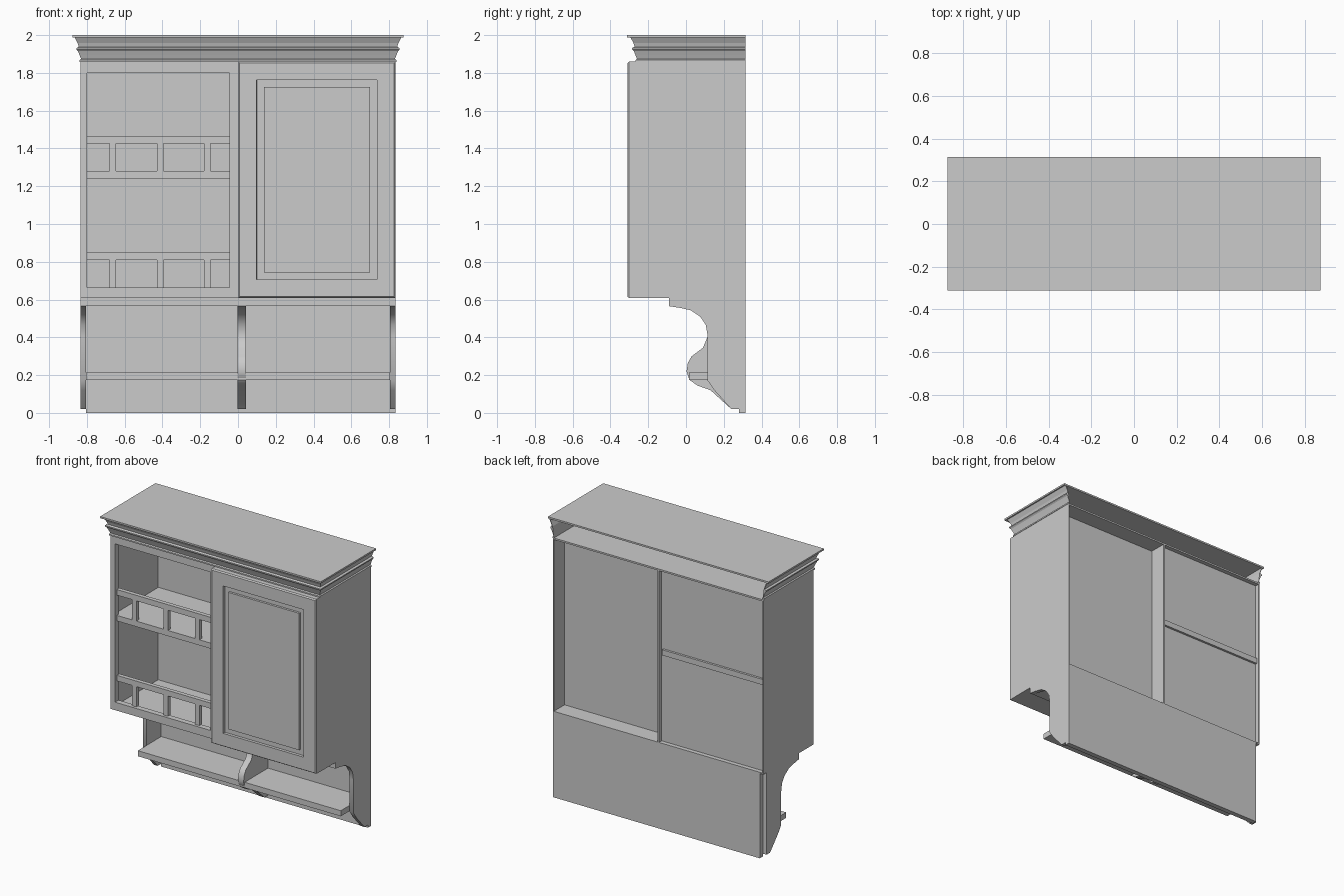
import bpy, bmesh

if "Cube" in bpy.data.objects:
    bpy.data.objects.remove(bpy.data.objects["Cube"])

BACK, FRONT = 0.315, -0.25


def finish(name, bm, smooth=False):
    bmesh.ops.remove_doubles(bm, verts=bm.verts, dist=1e-5)
    bmesh.ops.recalc_face_normals(bm, faces=bm.faces)
    me = bpy.data.meshes.new(name)
    bm.to_mesh(me)
    bm.free()
    ob = bpy.data.objects.new(name, me)
    bpy.context.collection.objects.link(ob)
    if smooth:
        bpy.ops.object.select_all(action='DESELECT')
        ob.select_set(True)
        bpy.context.view_layer.objects.active = ob
        bpy.ops.object.shade_smooth_by_angle(angle=0.7)
    return ob


def add_box(bm, x0, x1, y0, y1, z0, z1):
    verts = bmesh.ops.create_cube(bm, size=1)['verts']
    for v in verts:
        v.co = (x0 if v.co.x < 0 else x1, y0 if v.co.y < 0 else y1, z0 if v.co.z < 0 else z1)


def box(name, *dims):
    bm = bmesh.new()
    add_box(bm, *dims)
    return finish(name, bm)


def side_profile(name, pts, x0, x1):
    """Extrude a closed (y, z) outline along x."""
    bm = bmesh.new()
    a, b = ([bm.verts.new((x, y, z)) for y, z in pts] for x in (x0, x1))
    bm.faces.new(a)
    bm.faces.new(b)
    for i in range(len(pts)):
        j = (i + 1) % len(pts)
        bm.faces.new((a[i], a[j], b[j], b[i]))
    return finish(name, bm, True)


# Curved lower side brackets and thin upper side panels
curve = [(-0.09, 0.565), (-0.03, 0.556), (0.025, 0.543), (0.075, 0.51), (0.105, 0.465), (0.115, 0.405)]
side = [(-0.09, 0.605)] + curve + [(0.115, 0.17), (0.15, 0.12), (0.24, 0.02), (0.28, 0.02), (0.28, 0.605)]
for label, s in (("left", -1), ("right", 1)):
    side_profile(label + "_side_bracket", side, s * 0.835, s * 0.805)
    box(label + "_side_panel", *sorted((s * 0.835, s * 0.828)), FRONT, BACK, 0.608, 1.86)

# Centre bracket under the cabinet
bracket = curve + [(0.09, 0.345), (0.03, 0.3), (0.01, 0.265), (0.003, 0.22), (0.018, 0.175),
                   (0.06, 0.145), (0.13, 0.12), (0.24, 0.02), (0.285, 0.02), (0.285, 0.565)]
side_profile("centre_bracket", bracket, -0.003, 0.042)

# Carcass boards
box("cabinet_top", -0.83, 0.83, FRONT, BACK, 1.848, 1.86)
box("cabinet_bottom", -0.83, 0.83, FRONT, BACK, 0.608, 0.617)
box("under_rail", -0.835, 0.835, -0.09, 0.28, 0.565, 0.608)
box("divider", -0.006, 0.006, FRONT, BACK, 0.61, 1.855)
box("left_bay_back", -0.83, 0, 0.278, 0.284, 0.61, 1.855)
box("right_bay_back", 0, 0.83, 0.187, 0.193, 0.61, 1.855)
box("lower_back_panel", -0.806, 0.835, 0.28, BACK, 0.0, 0.608)

# Shelves
box("inner_shelf", -0.826, -0.02, FRONT + 0.02, 0.3, 1.24, 1.28)
box("lower_shelf", -0.805, 0.805, 0.015, 0.285, 0.175, 0.215)

# Front frame of the open bay: stiles, top and bottom rail
bm = bmesh.new()
for x0, x1, z0, z1 in ((-0.834, -0.8, 0.608, 1.858), (-0.045, -0.004, 0.608, 1.858),
                       (-0.8, -0.045, 1.8, 1.858), (-0.8, -0.045, 0.608, 0.665)):
    add_box(bm, x0, x1, FRONT, FRONT + 0.04, z0, z1)
finish("open_bay_frame", bm)

# Gallery rails with posts above each shelf
for label, z in (("lower", 0.665), ("upper", 1.28)):
    bm = bmesh.new()
    y0, y1 = FRONT + 0.02, FRONT + 0.05
    add_box(bm, -0.802, -0.043, y0, y1, z + 0.145, z + 0.185)
    for x in (-0.6625, -0.4125, -0.1625):
        add_box(bm, x - 0.0175, x + 0.0175, y0, y1, z, z + 0.145)
    finish(label + "_gallery", bm)

# Door with chamfered edge, groove and raised field
bm = bmesh.new()
add_box(bm, 0.002, 0.834, -0.301, FRONT, 0.608, 1.859)
bm.normal_update()
front = min(bm.faces, key=lambda f: f.calc_center_median().y)
for thick, dy in ((0.007, -0.009), (0.09, 0), (0.0005, 0.02), (0.037, 0), (0.0005, -0.015)):
    bmesh.ops.inset_region(bm, faces=[front], thickness=thick, use_even_offset=True)
    for v in front.verts:
        v.co.y += dy
finish("door", bm)

# Crown moulding: profile (offset, z) swept round front and sides with mitres
crown = [(0.003, 1.858), (0.003, 1.868), (-0.004, 1.874), (0.004, 1.895), (0.012, 1.915),
         (0.021, 1.924), (0.021, 1.932), (0.008, 1.938), (0.014, 1.958), (0.03, 1.988),
         (0.022, 1.988), (0.003, 1.94), (-0.008, 1.858)]
bm = bmesh.new()
rows = []
for sx, at_back in ((-1, True), (-1, False), (1, False), (1, True)):
    rows.append([bm.verts.new((sx * (0.835 + o), BACK if at_back else -0.264 - o, z)) for o, z in crown])
n = len(crown)
for a, b in zip(rows, rows[1:]):
    for i in range(n):
        j = (i + 1) % n
        bm.faces.new((a[i], a[j], b[j], b[i]))
bm.faces.new(rows[0])
bm.faces.new(rows[-1])
finish("crown_moulding", bm)
box("crown_top", -0.875, 0.875, -0.312, BACK, 1.988, 2.0)
